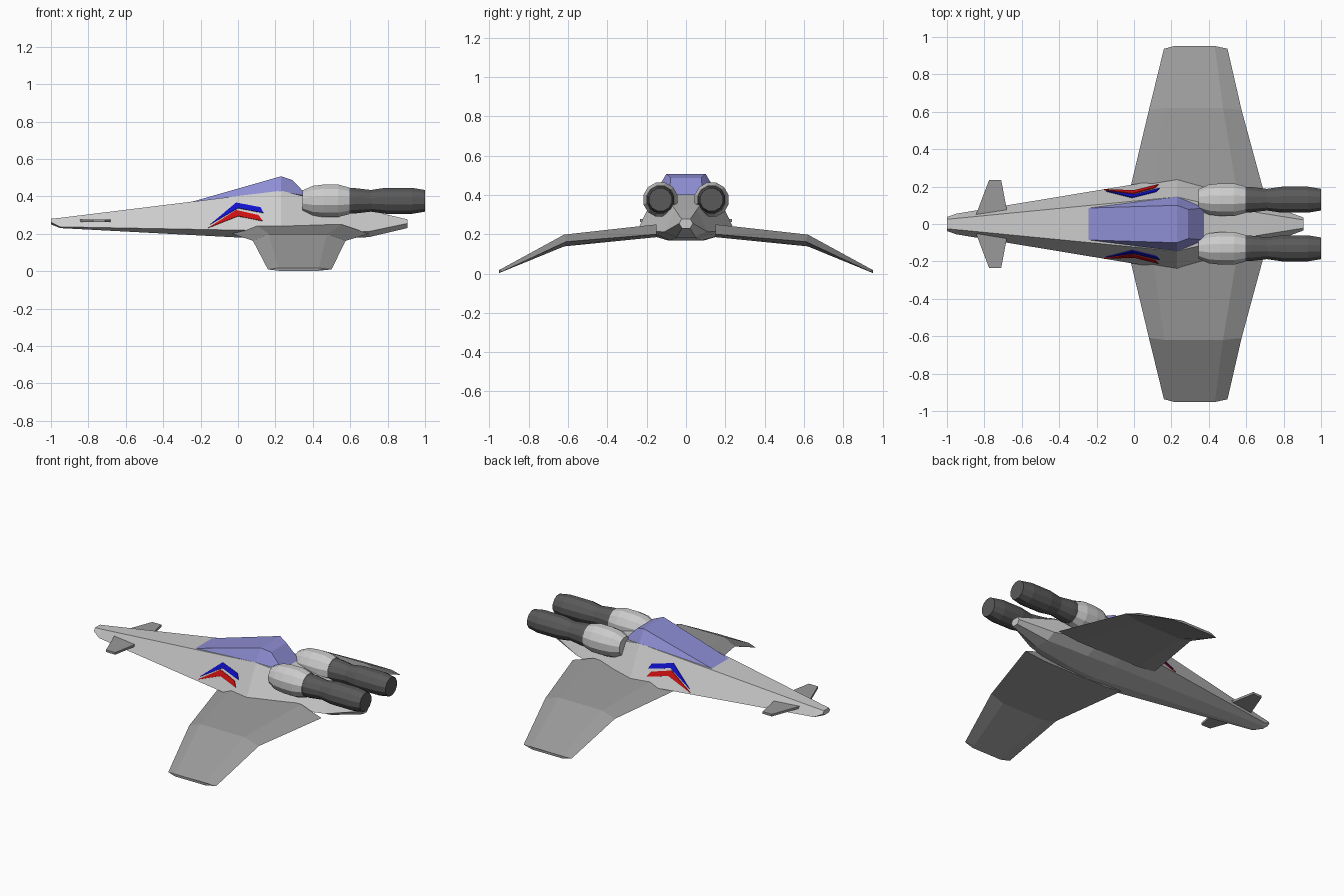
import bpy, bmesh, math
from mathutils import Vector
from mathutils.bvhtree import BVHTree

cube = bpy.data.objects.get("Cube")
if cube:
    bpy.data.objects.remove(cube, do_unlink=True)


def material(name, rgb):
    m = bpy.data.materials.new(name)
    m.use_nodes = True
    m.diffuse_color = (*rgb, 1)
    m.node_tree.nodes["Principled BSDF"].inputs["Base Color"].default_value = (*rgb, 1)
    return m


LIGHT = material("light grey hull", (0.6, 0.6, 0.6))
MID = material("mid grey wing", (0.32, 0.32, 0.32))
DARK = material("dark grey exhaust", (0.1, 0.1, 0.1))
GLASS = material("lavender glass", (0.27, 0.27, 0.66))
BLUE = material("blue stripe", (0.005, 0.005, 0.6))
RED = material("red stripe", (0.6, 0.005, 0.005))


def finish(name, bm, mat):
    bmesh.ops.recalc_face_normals(bm, faces=bm.faces)
    mesh = bpy.data.meshes.new(name)
    bm.to_mesh(mesh)
    bm.free()
    mesh.materials.append(mat)
    obj = bpy.data.objects.new(name, mesh)
    bpy.context.collection.objects.link(obj)
    return obj


def loft(name, rings, mat):
    """Skin equal-length closed rings and cap both ends."""
    bm = bmesh.new()
    rows = [[bm.verts.new(p) for p in ring] for ring in rings]
    n = len(rows[0])
    for a, b in zip(rows, rows[1:]):
        for i in range(n):
            j = (i + 1) % n
            bm.faces.new((a[i], a[j], b[j], b[i]))
    bm.faces.new(rows[0])
    bm.faces.new(rows[-1])
    return finish(name, bm, mat)


def hull(name, points, mat):
    bm = bmesh.new()
    for p in points:
        bm.verts.new(p)
    bmesh.ops.convex_hull(bm, input=bm.verts)
    loose = [v for v in bm.verts if not v.link_faces]
    bmesh.ops.delete(bm, geom=loose, context='VERTS')
    return finish(name, bm, mat)


# Fuselage: x, then half-width and height of top edge, side edge, belly edge
body_sections = [
    (-1.0, .025, .28, .038, .262, .02, .25),
    (-.95, .03, .285, .055, .237, .03, .23),
    (.23, .145, .43, .25, .215, .09, .168),
    (.42, .10, .385, .20, .215, .08, .168),
    (.70, .055, .325, .11, .212, .05, .182),
    (.905, .022, .277, .035, .255, .02, .23),
]
rings = []
for x, yt, zt, ye, ze, yb, zb in body_sections:
    half = [(x, yt, zt), (x, ye, ze), (x, yb, zb)]
    rings.append(half + [(x, -y, z) for x, y, z in reversed(half)])
fuselage = loft("fuselage", rings, LIGHT)

# Canopy
canopy_half = [(-.25, .085, .37), (.23, .147, .427), (.23, .10, .507),
               (.29, .078, .487), (.375, .085, .40), (.23, .12, .40)]
hull("canopy", [(x, s * y, z) for x, y, z in canopy_half for s in (1, -1)], GLASS)

# Wing stations: y, leading x, trailing x, edge z, upper z, lower z, bulge at mid chord
wing_stations = [
    (.15, -.03, .70, .20, .25, .185, 0),
    (.61, .08, .575, .162, .198, .138, .01),
    (.937, .16, .50, .009, .017, .002, .015),
]
for side, s in (("left", 1), ("right", -1)):
    rings = []
    for y, x0, x1, ze, zt, zb, bulge in wing_stations:
        fore, aft = x0 + .17 * (x1 - x0), x0 + .8 * (x1 - x0)
        mid = y + bulge
        ring = [(x0, y, ze), (fore, mid, zt), (aft, mid, zt),
                (x1, y, ze), (aft, mid, zb), (fore, mid, zb)]
        rings.append([(x, s * yy, z) for x, yy, z in ring])
    loft(side + "_wing", rings, MID)

    # Nose fin
    fin = [(-.845, .05), (-.775, .235), (-.71, .235), (-.675, .05)]
    loft(side + "_nose_fin", [[(x, s * y, z) for x, y in fin] for z in (.263, .277)], MID)

    # Engine: nacelle and exhaust turned from x, radius profiles
    def turned(name, profile, mat, sides=12):
        angles = [(i + .5) * math.tau / sides for i in range(sides)]
        loft(name, [[(x, s * .13 + r * math.cos(a), .376 + r * math.sin(a))
                     for a in angles] for x, r in profile], mat)

    turned(side + "_nacelle",
           [(.345, .058), (.40, .083), (.46, .09), (.535, .09), (.595, .074)], LIGHT)
    turned(side + "_exhaust",
           [(.58, .072), (.62, .071), (.71, .06), (.79, .072), (.93, .072), (1.0, .06)], DARK)

# Chevron plates laid on the hull sides
tree = BVHTree.FromPolygons([v.co for v in fuselage.data.vertices],
                            [tuple(p.vertices) for p in fuselage.data.polygons])
chevrons = {
    "blue": (BLUE, [(-.15, .248), (-.01, .365), (.12, .34), (.136, .31), (0, .336)]),
    "red": (RED, [(-.16, .23), (-.01, .325), (.11, .298), (.132, .267), (0, .293)]),
}
for side, s in (("left", 1), ("right", -1)):
    for colour, (mat, outline) in chevrons.items():
        bases = [tree.ray_cast(Vector((x, s, z)), Vector((0, -s, 0)))[0] for x, z in outline]
        shift = Vector((0, s * .005, .002))
        loft(side + "_" + colour + "_chevron",
             [[p - shift * .4 for p in bases], [p + shift for p in bases]], mat)
